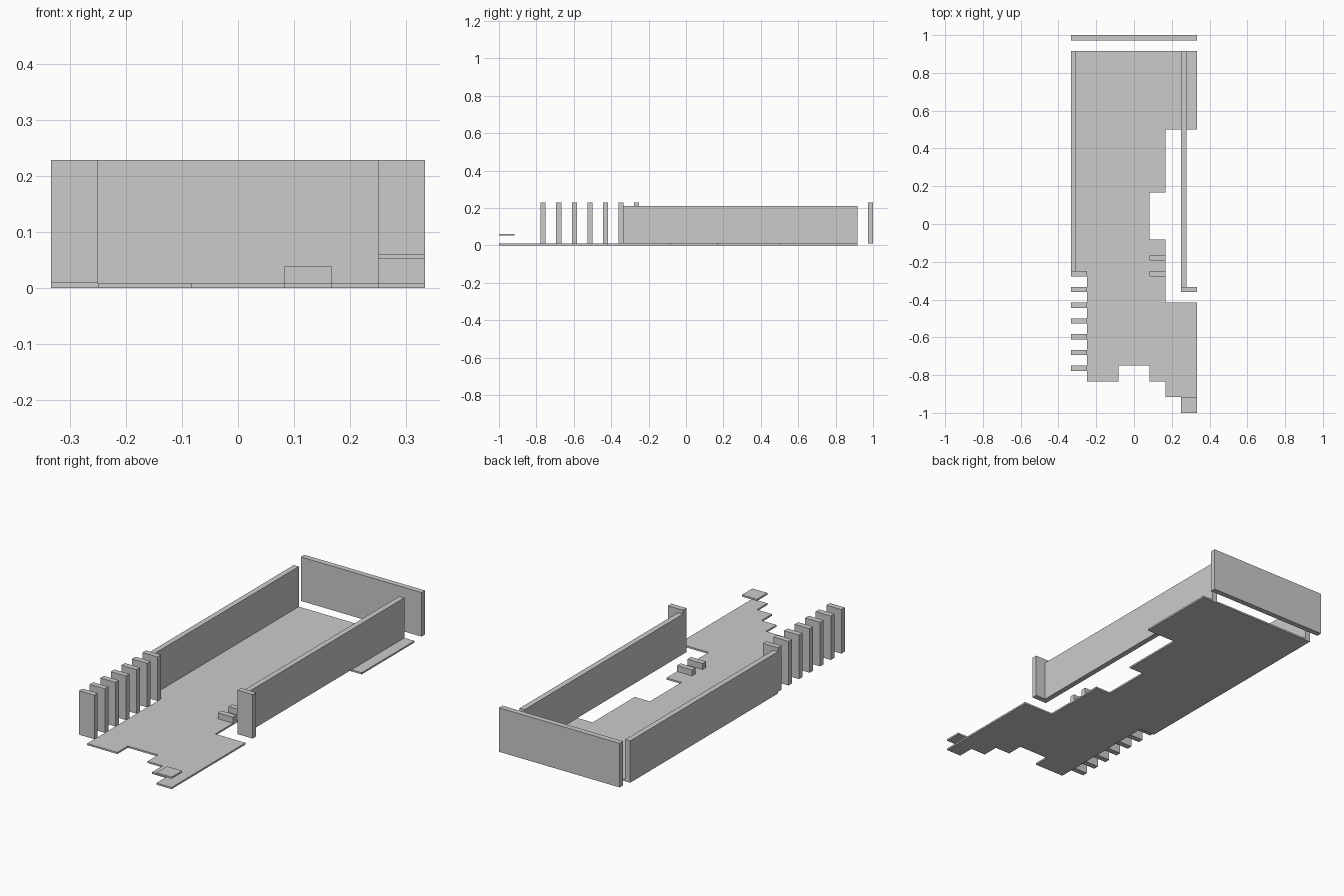
import bpy, bmesh

if "Cube" in bpy.data.objects:
    bpy.data.objects.remove(bpy.data.objects["Cube"])

C = 1 / 12        # grid cell the layout follows
T = 0.0275        # wall thickness
F = 0.0085        # floor thickness
TOP = 0.2285      # height of end wall and posts


def prism(name, outline, z0, z1):
    bm = bmesh.new()
    face = bm.faces.new([bm.verts.new((x, y, z0)) for x, y in outline])
    ext = bmesh.ops.extrude_face_region(bm, geom=[face])
    for v in ext["geom"]:
        if isinstance(v, bmesh.types.BMVert):
            v.co.z = z1
    bmesh.ops.recalc_face_normals(bm, faces=bm.faces)
    mesh = bpy.data.meshes.new(name)
    bm.to_mesh(mesh)
    bm.free()
    obj = bpy.data.objects.new(name, mesh)
    bpy.context.collection.objects.link(obj)
    return obj


def box(name, x0, x1, y0, y1, z0, z1):
    return prism(name, [(x0, y0), (x1, y0), (x1, y1), (x0, y1)], z0, z1)


# Floor slab with stepped edges, outline in grid cells
cells = [(-4, 11), (4, 11), (4, 6), (2, 6), (2, 2), (1, 2), (1, -1), (2, -1),
         (2, -5), (4, -5), (4, -12), (3, -12), (3, -11), (2, -11), (2, -10),
         (1, -10), (1, -9), (-1, -9), (-1, -10), (-3, -10), (-3, -3), (-4, -3)]
prism("floor", [(x * C, y * C) for x, y in cells], 0, F)

# Side walls and detached end wall
box("left_wall", -4 * C, -4 * C + T, -3 * C, 11 * C, F, 0.209)
box("right_wall", 3 * C, 3 * C + T, -4 * C, 11 * C, F, 0.209)
box("end_wall", -4 * C, 4 * C, 1 - T, 1, F, TOP)

# Row of posts on the left, single post on the right
for i in range(7):
    y = -(3 + i) * C
    box(f"left_post_{i + 1}", -4 * C, -3 * C, y - T, y, F, TOP)
box("right_post", 3 * C, 4 * C, -4 * C - T, -4 * C, F, TOP)

# Two low blocks beside the opening
for i in range(2):
    y = -(2 + i) * C
    box(f"low_block_{i + 1}", C, 2 * C, y - T, y, F, 0.0385)

# Small raised plate over the front corner
box("raised_plate", 3 * C, 4 * C, -12 * C, -11 * C, 0.0515, 0.06)
